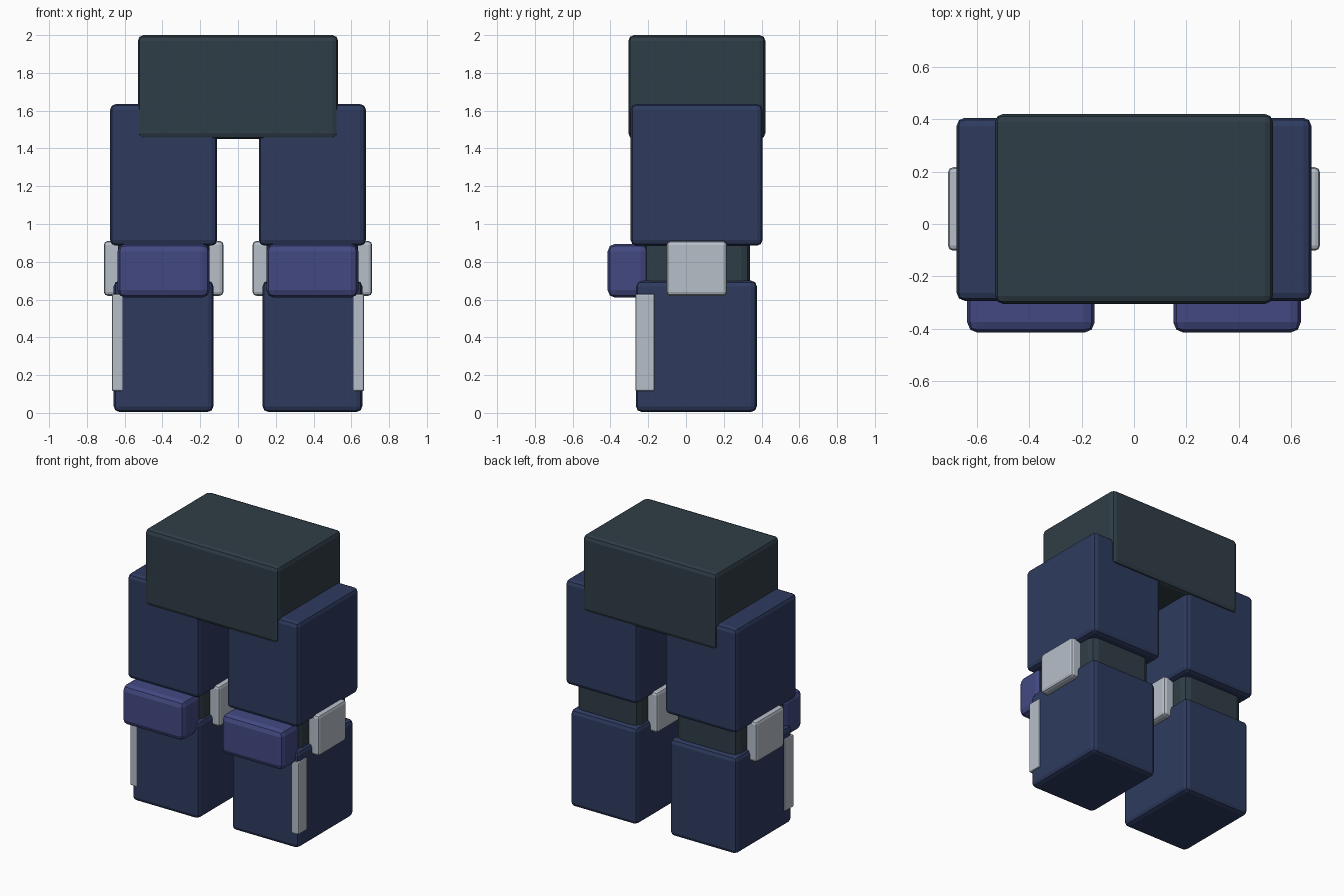
import bpy, bmesh

if "Cube" in bpy.data.objects:
    bpy.data.objects.remove(bpy.data.objects["Cube"])


def material(name, rgb):
    lin = [((c / 255 + 0.055) / 1.055) ** 2.4 for c in rgb]
    m = bpy.data.materials.new(name)
    m.diffuse_color = (*lin, 1.0)
    m.use_nodes = True
    m.node_tree.nodes["Principled BSDF"].inputs["Base Color"].default_value = m.diffuse_color
    return m


SLATE = material("dark slate", (47, 61, 70))
NAVY = material("navy blue", (46, 59, 95))
VIOLET = material("violet blue", (67, 73, 130))
SILVER = material("silver grey", (182, 191, 201))


def block(name, xs, ys, zs, mat, bevel, segments=2):
    """Box spanning the given ranges, with rounded edges."""
    lo, hi = zip(xs, ys, zs)
    mesh = bpy.data.meshes.new(name)
    bm = bmesh.new()
    bmesh.ops.create_cube(bm, size=1)
    for v in bm.verts:
        v.co = [hi[i] if v.co[i] > 0 else lo[i] for i in range(3)]
    bmesh.ops.bevel(bm, geom=bm.edges[:], offset=bevel, segments=segments,
                    profile=0.5, affect='EDGES')
    bmesh.ops.recalc_face_normals(bm, faces=bm.faces)
    bm.to_mesh(mesh)
    bm.free()
    mesh.materials.append(mat)
    ob = bpy.data.objects.new(name, mesh)
    bpy.context.collection.objects.link(ob)
    return ob


# Hip block
block("hips", (-0.53, 0.53), (-0.305, 0.42), (1.45, 2.0), SLATE, 0.03)

# Leg parts, given for the +x side and repeated on the other
LEG = [
    ("thigh", (0.11, 0.677), (-0.293, 0.405), (0.885, 1.635), NAVY, 0.03),
    ("knee_joint", (0.15, 0.635), (-0.225, 0.34), (0.64, 0.95), SLATE, 0.05),
    ("shin", (0.13, 0.658), (-0.265, 0.375), (0.005, 0.70), NAVY, 0.03),
    ("knee_pad", (0.15, 0.637), (-0.415, -0.2), (0.61, 0.895), VIOLET, 0.04),
    ("knee_hinge", (0.077, 0.71), (-0.102, 0.217), (0.62, 0.91), SILVER, 0.02),
    ("shin_strip", (0.61, 0.668), (-0.268, -0.168), (0.115, 0.63), SILVER, 0.008),
]
for side, s in (("left", 1), ("right", -1)):
    for name, xs, ys, zs, mat, bevel in LEG:
        span = tuple(sorted(s * x for x in xs))
        block(f"{side}_{name}", span, ys, zs, mat, bevel)
